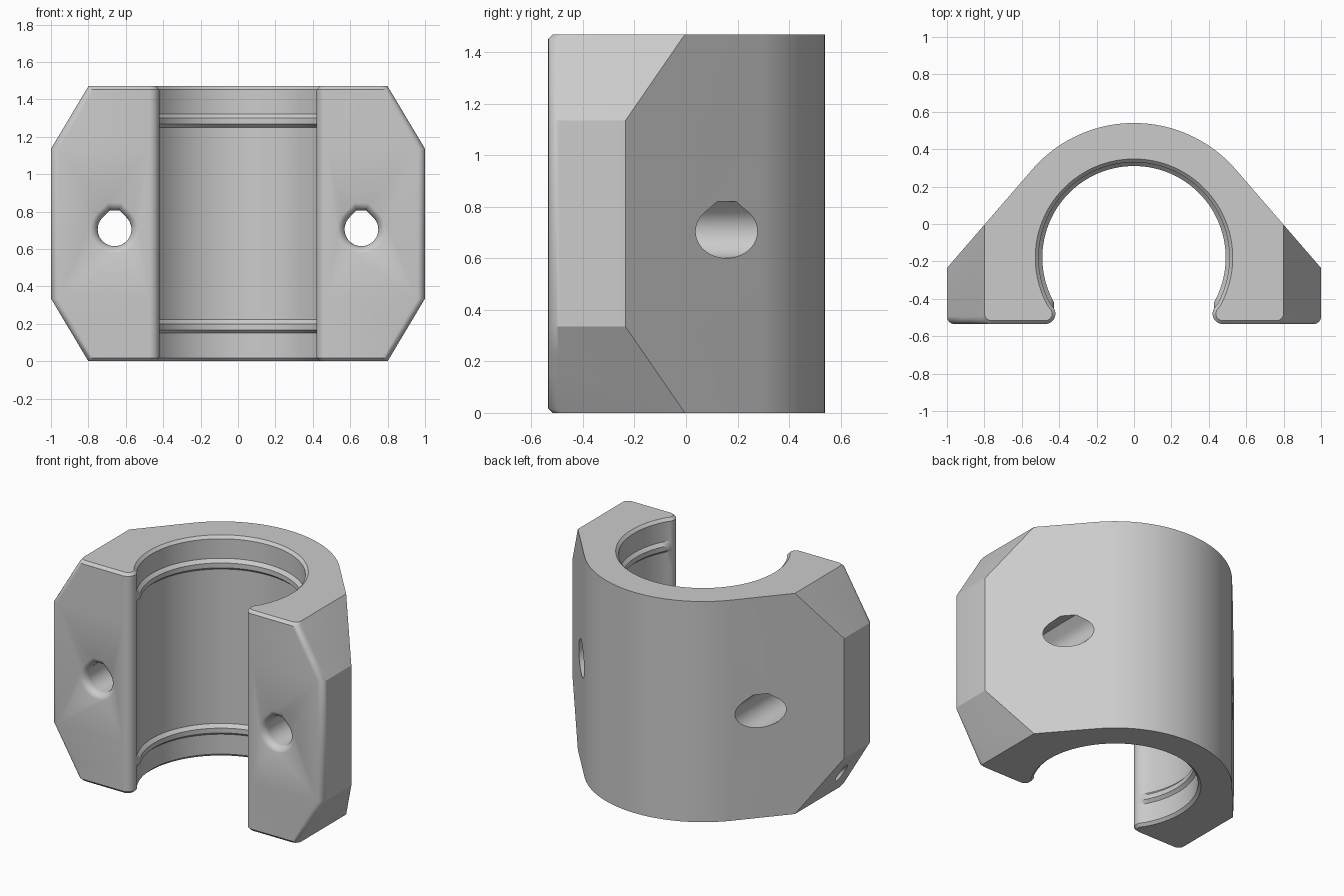
import bpy, bmesh
from math import cos, sin, pi, radians, sqrt, atan2
from mathutils import Matrix

if "Cube" in bpy.data.objects:
    bpy.data.objects.remove(bpy.data.objects["Cube"])

HEIGHT, FRONT = 1.47, -0.535
BORE_Y, BORE_R, OUTER_R = -0.18, 0.51, 0.72
LIP_X, LIP_Y, LIP_R = 0.475, -0.48, 0.055
CHAMFER, RIDGE, FILLET = 0.018, 0.02, 0.04

grey = bpy.data.materials.new("light_grey")
grey.use_nodes = True
color = (0.6, 0.6, 0.6, 1)
grey.diffuse_color = color
grey.node_tree.nodes["Principled BSDF"].inputs["Base Color"].default_value = color


def arc(cx, cy, r, start, end, steps):
    angles = [start + (end - start) * i / steps for i in range(steps + 1)]
    return [(cx + r * cos(a), cy + r * sin(a)) for a in angles]


def loft(name, rings):
    """Closed solid skinned through rings that have equal point counts."""
    bm = bmesh.new()
    loops = [[bm.verts.new(p) for p in ring] for ring in rings]
    for a, b in zip(loops, loops[1:]):
        for i in range(len(a)):
            j = (i + 1) % len(a)
            bm.faces.new((a[i], a[j], b[j], b[i]))
    bm.faces.new(loops[0])
    bm.faces.new(loops[-1])
    bmesh.ops.recalc_face_normals(bm, faces=bm.faces)
    mesh = bpy.data.meshes.new(name)
    bm.to_mesh(mesh)
    bm.free()
    mesh.materials.append(grey)
    obj = bpy.data.objects.new(name, mesh)
    bpy.context.collection.objects.link(obj)
    return obj


def section(z, chamfer, ridge):
    """Horizontal outline of the clamp at one height."""
    # Legs narrow toward both ends
    x_max = 0.8 + 0.2 * min(1, min(z, HEIGHT - z) / 0.335)
    slope = atan2(0.45, 0.52)
    half = arc(0, BORE_Y, OUTER_R, pi / 2, slope, 20)
    tx, ty = half[-1]
    half.append((x_max, ty - (x_max - tx) * 0.52 / 0.45))
    # Rounded front corner, then rounded lip
    half += arc(x_max - FILLET, FRONT + chamfer + FILLET, FILLET, 0, -pi / 2, 6)
    lip_angle = atan2(LIP_Y - BORE_Y, LIP_X)
    half += arc(LIP_X, LIP_Y, LIP_R - chamfer, 1.5 * pi, pi + lip_angle, 10)
    # Bore, with the ridge fading out at the lip
    bore = arc(0, BORE_Y, BORE_R + chamfer - ridge, lip_angle, pi / 2, 36)
    half += bore[1:]
    mirrored = [(-x, y) for x, y in reversed(half[1:-1])]
    return [(x, y, z) for x, y in half + mirrored]


# Clamp body: heights with end chamfer and retaining ridge depth
levels = [(0, CHAMFER, 0), (CHAMFER, 0, 0), (0.15, 0, 0), (0.168, 0, RIDGE),
          (0.2, 0, RIDGE), (0.222, 0, 0), (0.335, 0, 0)]
levels += [(HEIGHT - 0.335, 0, 0), (1.25, 0, 0), (1.268, 0, RIDGE), (1.3, 0, RIDGE),
           (1.322, 0, 0), (HEIGHT - CHAMFER, 0, 0), (HEIGHT, CHAMFER, 0)]
body = loft("clamp_body", [section(*level) for level in levels])


def teardrop(x, y, r):
    """Circle with a truncated roof, facing the front."""
    points = arc(0, 0, r, radians(-225), radians(45), 36)
    roof = 1.12 * r
    edge = r * sqrt(2) - roof
    points += [(edge, roof), (-edge, roof)]
    return [(x + px, y, 0.705 + pz) for px, pz in points]


# Screw holes with a flared front mouth
cutters = []
for side in (-1, 1):
    profile = [(-0.6, 0.135)]
    for deg in range(15, 91, 15):
        t = radians(deg)
        profile.append((-0.487 - 0.05 * cos(t), 0.14 - 0.05 * sin(t)))
    profile += [(0.03, 0.104), (0.6, 0.105)]
    cutters.append(loft("screw_hole_cutter",
                        [teardrop(side * 0.66, y, r) for y, r in profile]))

# Small blind hole in one lower leg facet
pin = loft("pin_hole_cutter",
           [[(x, y, z) for x, y in arc(0, 0, 0.035, 0, 2 * pi * 23 / 24, 23)]
            for z in (-0.1, 0.1)])
pin.data.transform(Matrix.Translation((-0.9, -0.35, 0.168))
                   @ Matrix.Rotation(atan2(0.335, -0.2) + pi, 4, "Y"))
cutters.append(pin)

bpy.context.view_layer.objects.active = body
for cutter in cutters:
    cutter.hide_render = True
    mod = body.modifiers.new("hole", "BOOLEAN")
    mod.object, mod.operation, mod.solver = cutter, "DIFFERENCE", "EXACT"
    bpy.ops.object.modifier_apply(modifier=mod.name)
    bpy.data.objects.remove(cutter)

bpy.ops.object.select_all(action="DESELECT")
body.select_set(True)
bpy.ops.object.shade_smooth_by_angle(angle=radians(30))
